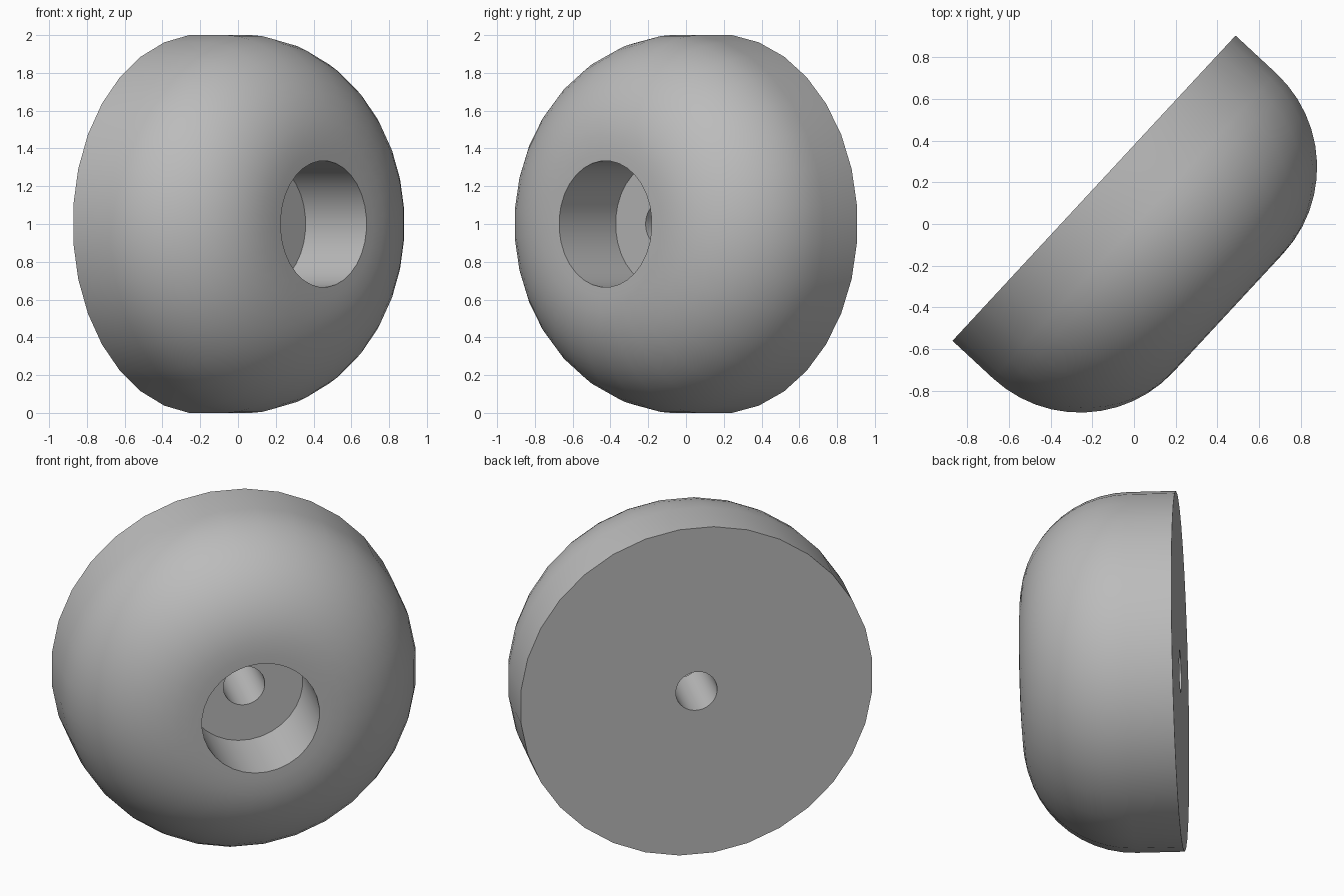
import bpy
import bmesh
from math import sin, cos, pi, radians
from mathutils import Matrix, Vector

cube = bpy.data.objects.get("Cube")
if cube:
    bpy.data.objects.remove(cube, do_unlink=True)

SIDES = 32
RADIUS = 1 / cos(pi / SIDES)   # flats of the rim touch the ground
DEPTH = 0.88
FILLET = 0.615
RECESS_R, RECESS_FLOOR = 0.335, 0.44
BORE_R = 0.118

# Rubber colour
grey = bpy.data.materials.new("rubber_grey")
grey.use_nodes = True
colour = (0.5, 0.5, 0.5, 1)
grey.diffuse_color = colour
grey.node_tree.nodes["Principled BSDF"].inputs["Base Color"].default_value = colour

# Closed half section (radius, depth): back, wall, rounded shoulder, recess, bore
profile = [(BORE_R, 0), (RADIUS, 0)]
for i in range(13):
    a = i * pi / 24
    profile.append((RADIUS - FILLET + FILLET * cos(a), DEPTH - FILLET + FILLET * sin(a)))
profile += [(RECESS_R, DEPTH), (RECESS_R, RECESS_FLOOR), (BORE_R, RECESS_FLOOR)]

# Revolve the section around the bumper's axis
bm = bmesh.new()
rings = []
for s in range(SIDES):
    a = (s + 0.5) * 2 * pi / SIDES
    rings.append([bm.verts.new((r * cos(a), r * sin(a), d)) for r, d in profile])
count = len(profile)
for s in range(SIDES):
    here, after = rings[s], rings[(s + 1) % SIDES]
    for i in range(count):
        j = (i + 1) % count
        bm.faces.new((here[i], after[i], after[j], here[j]))
bmesh.ops.recalc_face_normals(bm, faces=bm.faces)

mesh = bpy.data.meshes.new("bumper_foot")
bm.to_mesh(mesh)
bm.free()
mesh.materials.append(grey)
bumper = bpy.data.objects.new("bumper_foot", mesh)
bpy.context.collection.objects.link(bumper)

# Stand it on its rim, the rounded end turned to the front left
turn = radians(47.15)
across = Vector((cos(turn), sin(turn), 0))
axis = Vector((sin(turn), -cos(turn), 0))
stand = Matrix((across, Vector((0, 0, 1)), axis)).transposed().to_4x4()
bumper.matrix_world = Matrix.Translation((-0.192, 0.172, 1)) @ stand

# Smooth shading with crisp rims
bpy.ops.object.select_all(action="DESELECT")
bumper.select_set(True)
bpy.context.view_layer.objects.active = bumper
bpy.ops.object.shade_smooth_by_angle(angle=radians(30))
